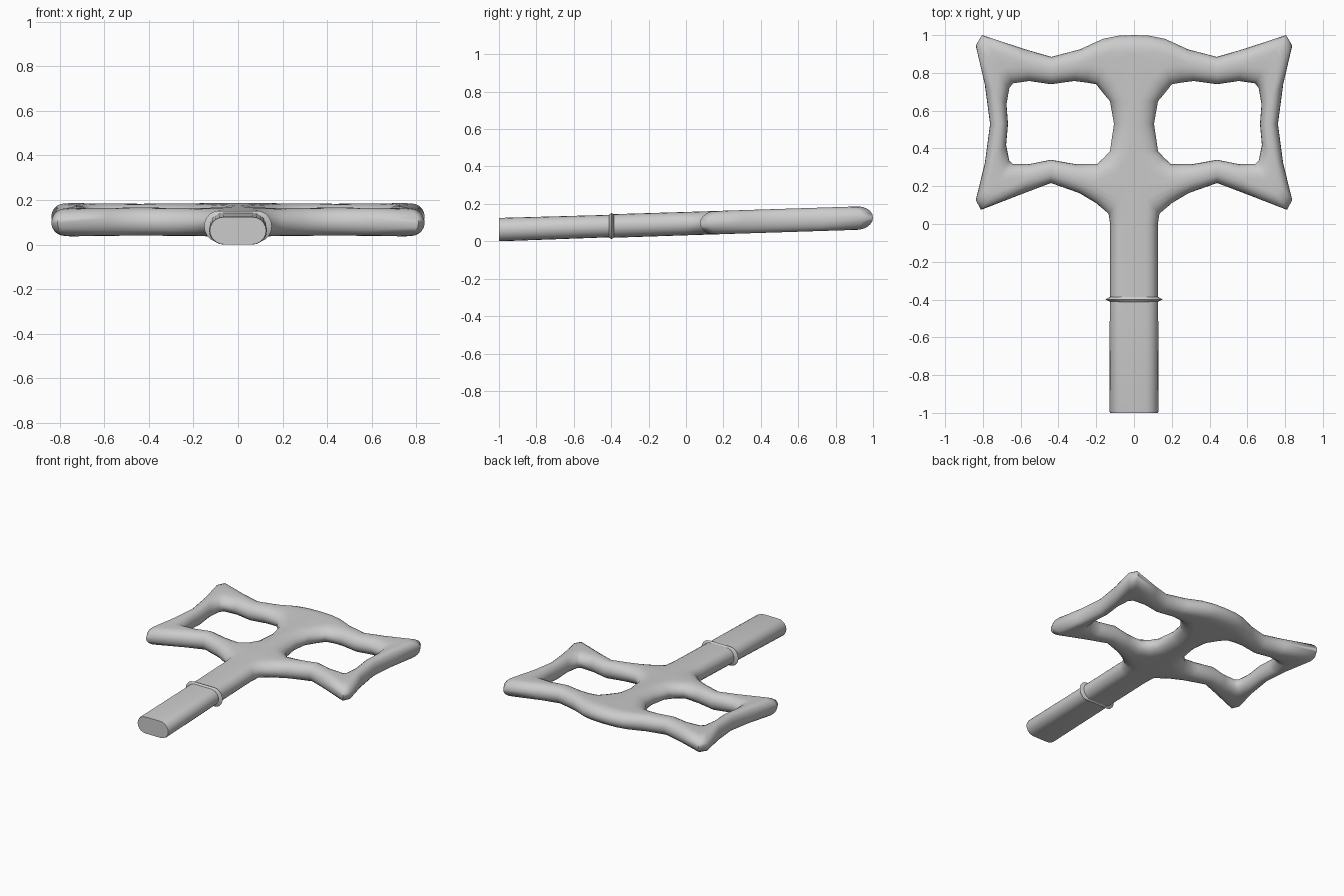
import bpy, bmesh, math
from mathutils import Vector

cube = bpy.data.objects.get("Cube")
if cube:
    bpy.data.objects.remove(cube, do_unlink=True)

metal = bpy.data.materials.new("plain_grey")
GREY = (0.6, 0.6, 0.6, 1)
metal.diffuse_color = GREY
metal.use_nodes = True
metal.node_tree.nodes["Principled BSDF"].inputs["Base Color"].default_value = GREY

STEPS = 5
HALF = 0.0625   # half thickness of the plate


def section(edge, mid, h, radius):
    """Rounded quarter section running from a rim point up to the flat top."""
    edge, mid = Vector(edge), Vector(mid)
    d = (mid - edge).length
    r = min(radius, d * 0.88)
    u = (mid - edge) / d
    pts = []
    for k in range(STEPS + 1):
        a = math.pi / 2 * k / STEPS
        p = edge + u * r * (1 - math.cos(a))
        pts.append((p.x, p.y, h * math.sin(a)))
    return pts + [(mid.x, mid.y, h)]


def loft(bm, rows, closed=False):
    """Skin the sections, repeated in all four mirrored quarters."""
    for sx in (1, -1):
        for sz in (1, -1):
            grid = [[bm.verts.new((x * sx, y, z * sz)) for x, y, z in row] for row in rows]
            for i in range(len(grid) - (0 if closed else 1)):
                a, b = grid[i], grid[(i + 1) % len(grid)]
                for j in range(len(a) - 1):
                    bm.faces.new((a[j], a[j + 1], b[j + 1], b[j]))


def finish(name, bm, angle):
    """Weld the quarters, cap open ends, tilt the part and shade it."""
    bmesh.ops.remove_doubles(bm, verts=bm.verts, dist=0.0005)
    bmesh.ops.holes_fill(bm, edges=[e for e in bm.edges if e.is_boundary], sides=0)
    bmesh.ops.recalc_face_normals(bm, faces=bm.faces)
    for v in bm.verts:
        v.co.z += HALF + 0.032 * (v.co.y + 1)
    mesh = bpy.data.meshes.new(name)
    bm.to_mesh(mesh)
    bm.free()
    mesh.materials.append(metal)
    obj = bpy.data.objects.new(name, mesh)
    bpy.context.collection.objects.link(obj)
    bpy.ops.object.select_all(action='DESELECT')
    obj.select_set(True)
    bpy.context.view_layer.objects.active = obj
    bpy.ops.object.shade_smooth_by_angle(angle=math.radians(angle))


def bar(stations):
    return [section((w, y), (0, y), h, 0.065) for y, w, h in stations]


# Frame around one window: inner rim point, outer rim point
frame = [
    ((.20, .74), (.08, .997)), ((.26, .75), (.165, .98)), ((.317, .757), (.285, .925)),
    ((.44, .74), (.437, .885)), ((.555, .757), (.58, .926)), ((.64, .745), (.805, 1)),
    ((.66, .72), (.838, .945)), ((.675, .635), (.79, .74)), ((.667, .53), (.762, .53)),
    ((.677, .42), (.79, .32)), ((.66, .335), (.838, .127)), ((.64, .317), (.81, .075)),
    ((.555, .317), (.58, .164)), ((.44, .34), (.44, .217)), ((.31, .317), (.29, .164)),
    ((.196, .317), (.2, .11)),
]
ring = [(i, (Vector(i) + Vector(o)) / 2, o) for i, o in frame]
# Stations whose flat top meets the centre line
ring.insert(0, ((.165, .695), (0, .9), (0, 1)))
ring.append(((.16, .35), (0, .2), (.135, .055)))
column = [((.127, .386), (0, .386)), ((.106, .53), (0, .53)), ((.127, .65), (0, .65))]

# Head with its shaft
bm = bmesh.new()
loft(bm, [section(i, m, HALF, 0.1) for i, m, o in ring]
     + [section(i, m, HALF, 0.1) for i, m in column], closed=True)
loft(bm, [section(o, m, HALF, 0.1) for i, m, o in ring]
     + bar([(0, .126, .0625), (-.4, .126, .063)]))
finish("head_and_shaft", bm, 70)

# Thin collar and grip below the shaft
for name, stations in (
    ("collar", [(-.385, .126, .062), (-.399, .152, .07), (-.412, .126, .06)]),
    ("grip", [(-.4, .128, .06), (-.99, .13, .0625), (-1, .126, .0615)]),
):
    bm = bmesh.new()
    loft(bm, bar(stations))
    finish(name, bm, 40)
